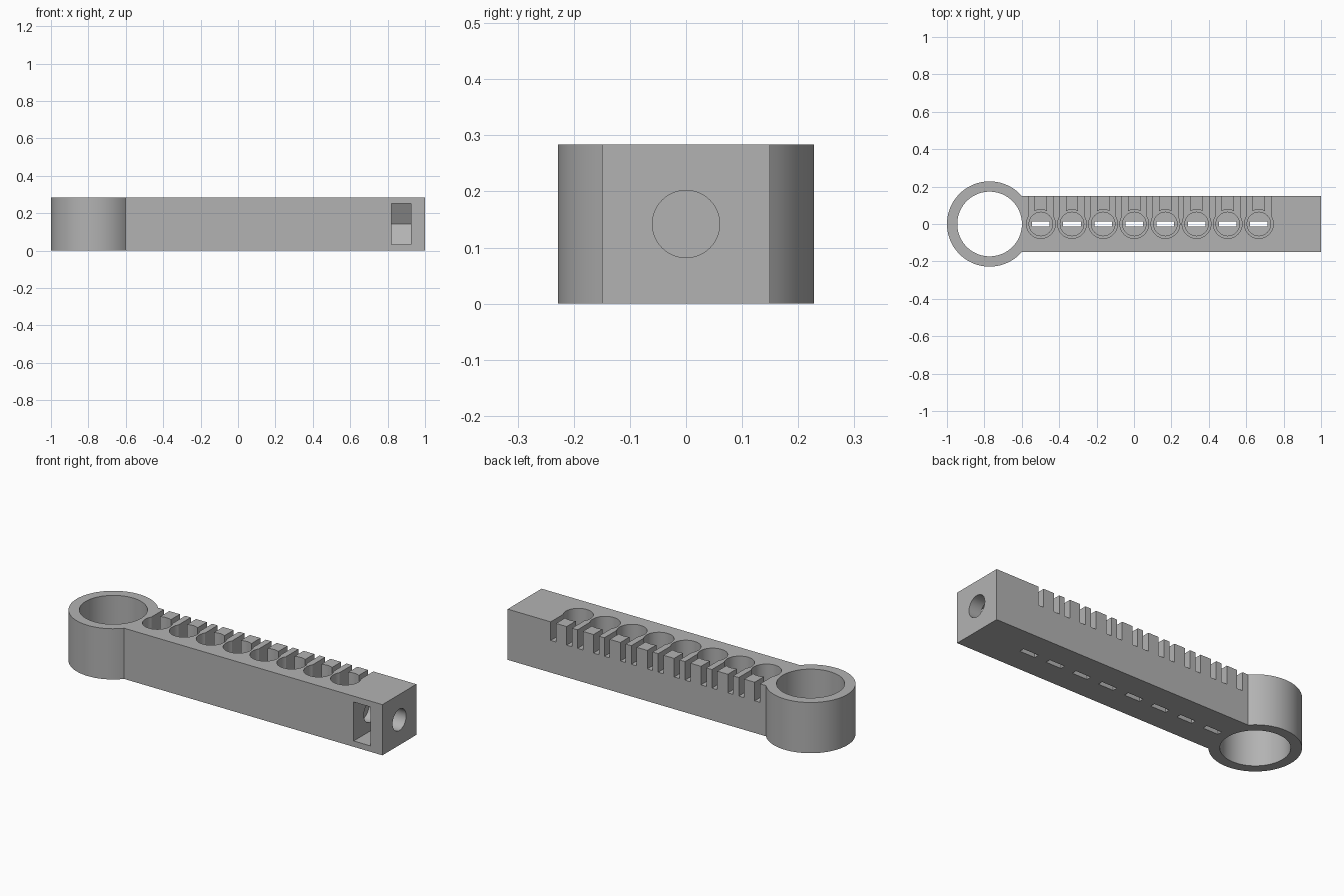
import bpy, bmesh, math
from mathutils import Vector

cube = bpy.data.objects.get("Cube")
if cube:
    bpy.data.objects.remove(cube, do_unlink=True)

# Main dimensions
HEIGHT, HALF_W = 0.284, 0.15
RING_X, RING_R, BORE_R = -0.772, 0.228, 0.173
FIRST, PITCH, COUNT = -0.498, 0.1665, 8
MID = HEIGHT / 2

grey = bpy.data.materials.new("plain grey")
grey.use_nodes = True
tone = (0.45, 0.45, 0.45, 1)
grey.diffuse_color = tone
grey.node_tree.nodes["Principled BSDF"].inputs["Base Color"].default_value = tone


def arc(cx, cy, r, start, end, steps):
    return [(cx + r * math.cos(start + (end - start) * i / steps),
             cy + r * math.sin(start + (end - start) * i / steps)) for i in range(steps + 1)]


def circle(cx, cy, r, steps=48):
    return arc(cx, cy, r, 0, math.tau, steps)[:-1]


def rect(x0, x1, y0, y1):
    return [(x0, y0), (x1, y0), (x1, y1), (x0, y1)]


def prism(name, points, lo, hi, along_x=False):
    """Extrude a flat outline up z, or along x with the outline in (y, z)."""
    place = (lambda a, b: (lo, a, b)) if along_x else (lambda a, b: (a, b, lo))
    step = Vector((hi - lo, 0, 0)) if along_x else Vector((0, 0, hi - lo))
    bm = bmesh.new()
    face = bm.faces.new([bm.verts.new(place(a, b)) for a, b in points])
    grown = bmesh.ops.extrude_face_region(bm, geom=[face], use_keep_orig=True)
    bmesh.ops.translate(bm, vec=step, verts=[v for v in grown["geom"] if isinstance(v, bmesh.types.BMVert)])
    bmesh.ops.recalc_face_normals(bm, faces=bm.faces)
    mesh = bpy.data.meshes.new(name)
    bm.to_mesh(mesh)
    bm.free()
    mesh.materials.append(grey)
    obj = bpy.data.objects.new(name, mesh)
    bpy.context.collection.objects.link(obj)
    return obj


def cut(target, cutter):
    mod = target.modifiers.new("cut", "BOOLEAN")
    mod.operation, mod.solver, mod.object = "DIFFERENCE", "EXACT", cutter
    bpy.context.view_layer.objects.active = target
    bpy.ops.object.modifier_apply(modifier=mod.name)
    bpy.data.objects.remove(cutter, do_unlink=True)


# Body: ring end and straight bar in one outline
meet = math.asin(HALF_W / RING_R)
outline = arc(RING_X, 0, RING_R, meet, math.tau - meet, 72) + [(1, -HALF_W), (1, HALF_W)]
body = prism("holder_body", outline, 0, HEIGHT)
cut(body, prism("ring_bore", circle(RING_X, 0, BORE_R, 72), -0.1, HEIGHT + 0.1))

# Row of stepped round pockets, each with two exit slots and a floor slit
for i in range(COUNT):
    x = FIRST + i * PITCH
    cut(body, prism("upper_pocket", circle(x, 0, 0.077), 0.18, 0.4))
    for side in (-1, 1):
        a, b = sorted((x + side * 0.033, x + side * 0.066))
        cut(body, prism("exit_slot", rect(a, b, 0, 0.2), 0.18, 0.4))
    cut(body, prism("lower_pocket", circle(x, 0, 0.063), 0.06, 0.4))
    cut(body, prism("floor_slit", rect(x - 0.047, x + 0.047, -0.014, 0.014), -0.1, 0.1))

# Screw hole in the end and a hexagonal nut trap open to the front
cut(body, prism("screw_hole", circle(0, MID, 0.06), 0.77, 1.1, True))
flat = 0.109
point = flat / math.cos(math.pi / 6)
trap = [(-0.2, MID - flat), (point / 2, MID - flat), (point, MID),
        (point / 2, MID + flat), (-0.2, MID + flat)]
cut(body, prism("nut_trap", trap, 0.822, 0.925, True))

# Smooth the round walls and keep the edges crisp
bpy.ops.object.select_all(action="DESELECT")
body.select_set(True)
bpy.context.view_layer.objects.active = body
bpy.ops.object.shade_smooth_by_angle(angle=math.radians(30))
